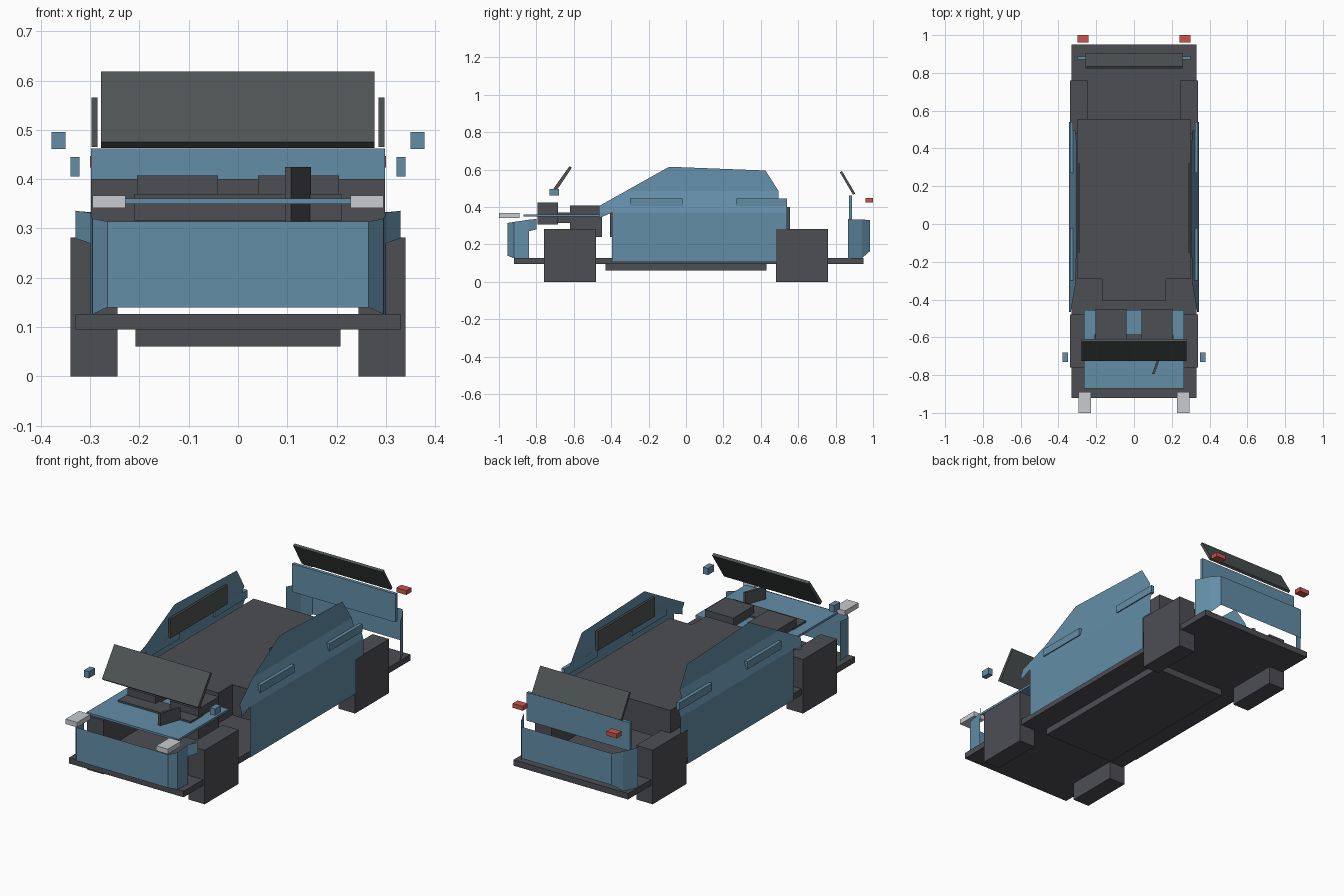
import bpy, bmesh
from mathutils import Vector

if "Cube" in bpy.data.objects:
    bpy.data.objects.remove(bpy.data.objects["Cube"])


def material(name, rgb):
    m = bpy.data.materials.new(name)
    m.use_nodes = True
    m.diffuse_color = (*rgb, 1)
    m.node_tree.nodes["Principled BSDF"].inputs["Base Color"].default_value = (*rgb, 1)
    return m


blue = material("body blue", (0.125, 0.27, 0.39))
dark = material("dark grey", (0.075, 0.077, 0.088))
glass = material("tinted glass", (0.078, 0.088, 0.088))
white = material("lamp white", (0.58, 0.60, 0.63))
red = material("lamp red", (0.58, 0.09, 0.07))


def finish(name, bm, mat):
    mesh = bpy.data.meshes.new(name)
    bm.to_mesh(mesh)
    bm.free()
    mesh.materials.append(mat)
    ob = bpy.data.objects.new(name, mesh)
    bpy.context.collection.objects.link(ob)
    return ob


def prism(name, mat, outline, move):
    """Closed solid: an outline of 3D points pushed along a vector."""
    bm = bmesh.new()
    face = bm.faces.new([bm.verts.new(p) for p in outline])
    top = bmesh.ops.extrude_face_region(bm, geom=[face])["geom"]
    bmesh.ops.translate(bm, vec=Vector(move),
                        verts=[v for v in top if isinstance(v, bmesh.types.BMVert)])
    bmesh.ops.recalc_face_normals(bm, faces=bm.faces)
    return finish(name, bm, mat)


def box(name, mat, x, y, z):
    base = [(x[0], y[0], z[0]), (x[1], y[0], z[0]), (x[1], y[1], z[0]), (x[0], y[1], z[0])]
    return prism(name, mat, base, (0, 0, z[1] - z[0]))


def box_pair(name, mat, x, y, z):
    box("left_" + name, mat, x, y, z)
    box("right_" + name, mat, (-x[1], -x[0]), y, z)


# Floor, underbody and block wheels
box("chassis_plate", dark, (-.33, .33), (-.92, .95), (.095, .126))
box("underbody", dark, (-.208, .208), (-.43, .43), (.06, .095))
box_pair("front_wheel", dark, (.245, .34), (-.76, -.48), (0, .282))
box_pair("rear_wheel", dark, (.245, .34), (.48, .76), (0, .282))

# Cabin block with a narrower nose
half = [(.298, .555), (.298, -.29), (.17, -.29), (.17, -.405)]
plan = half + [(-x, y) for x, y in reversed(half)]
prism("cabin_block", dark, [(x, y, .24) for x, y in plan], (0, 0, .16))

# Seats, dashboard and steering plate
box_pair("seat", dark, (.041, .205), (-.62, -.45), (.24, .407))
box("dashboard", dark, (-.21, .21), (-.69, -.585), (.315, .37))
prism("steering_plate", dark,
      [(.095, -.795, .307), (.108, -.795, .307), (.148, -.685, .307), (.135, -.685, .307)],
      (0, 0, .118))

# Hood and tail panel
box("hood", blue, (-.265, .265), (-.87, -.455), (.35, .361))
box("tail_panel", blue, (-.298, .298), (.871, .888), (.315, .462))

# Tilted windows and upright side windows
prism("windshield", glass,
      [(-.278, -.725, .475), (-.278, -.709, .463), (-.278, -.61, .61), (-.278, -.623, .618)],
      (.555, 0, 0))
prism("rear_window", glass,
      [(-.258, .905, .472), (-.258, .893, .465), (-.258, .823, .585), (-.258, .834, .592)],
      (.516, 0, 0))
box_pair("side_window", glass, (.285, .297), (-.15, .32), (.465, .566))

# Lamps and mirrors
box_pair("headlamp", white, (.228, .295), (-1, -.89), (.341, .367))
box_pair("tail_lamp", red, (.242, .30), (.96, 1), (.424, .447))
box_pair("mirror", blue, (.35, .378), (-.73, -.68), (.461, .496))


def bumper(name, stations, facing):
    """Thin wrap-around sheet; stations run from the middle out: x, y, low, high."""
    stations = [(-x, y, a, b) for x, y, a, b in reversed(stations)] + stations
    bm = bmesh.new()
    pairs = [(bm.verts.new((x, y, a)), bm.verts.new((x, y, b))) for x, y, a, b in stations]
    for (a, b), (c, d) in zip(pairs, pairs[1:]):
        bm.faces.new((a, c, d, b) if facing < 0 else (a, b, d, c))
    return finish(name, bm, blue)


bumper("front_bumper", [(.265, -.955, .14, .314), (.295, -.92, .126, .32),
                        (.30, -.84, .126, .332)], -1)
bumper("rear_bumper", [(.26, .985, .165, .33), (.295, .94, .126, .333),
                       (.33, .866, .126, .335)], 1)
# Short flares behind the front bumper corners
for side, word in ((1, "left"), (-1, "right")):
    bm = bmesh.new()
    flare = [(.30, -.84, .27), (.33, -.80, .28), (.33, -.80, .336), (.30, -.84, .332)]
    bm.faces.new([bm.verts.new((side * x, y, z)) for x, y, z in flare[::side]])
    finish(word + "_bumper_flare", bm, blue)

# Side panels: flat outlines folded inward above the waist
FOLD_LOW, FOLD_HIGH, ROOF = .37, .485, .615


def side_x(z):
    if z <= FOLD_LOW:
        return .345
    if z <= FOLD_HIGH:
        return .345 - .035 * (z - FOLD_LOW) / (FOLD_HIGH - FOLD_LOW)
    return .31 - .007 * (z - FOLD_HIGH) / (ROOF - FOLD_HIGH)


side_outline = [(-.395, .105), (.48, .105), (.48, .282), (.54, .282), (.54, .445), (.495, .445),
                (.495, .485), (.425, .595), (-.09, ROOF), (-.465, .405), (-.465, .34),
                (-.395, .37)]
for side, word in ((1, "left"), (-1, "right")):
    bm = bmesh.new()
    points = side_outline if side > 0 else side_outline[::-1]
    bm.faces.new([bm.verts.new((0, y, z)) for y, z in points])
    for z in (FOLD_LOW, FOLD_HIGH):
        bmesh.ops.bisect_plane(bm, geom=bm.verts[:] + bm.edges[:] + bm.faces[:],
                               plane_co=(0, 0, z), plane_no=(0, 0, 1))
    for v in bm.verts:
        v.co.x = side * side_x(v.co.z)
    finish(word + "_side_panel", bm, blue)

# Rails standing out of the side panels
box_pair("front_rail", blue, (.322, .34), (-.30, -.02), (.405, .445))
box_pair("rear_rail", blue, (.322, .34), (.27, .54), (.405, .445))
